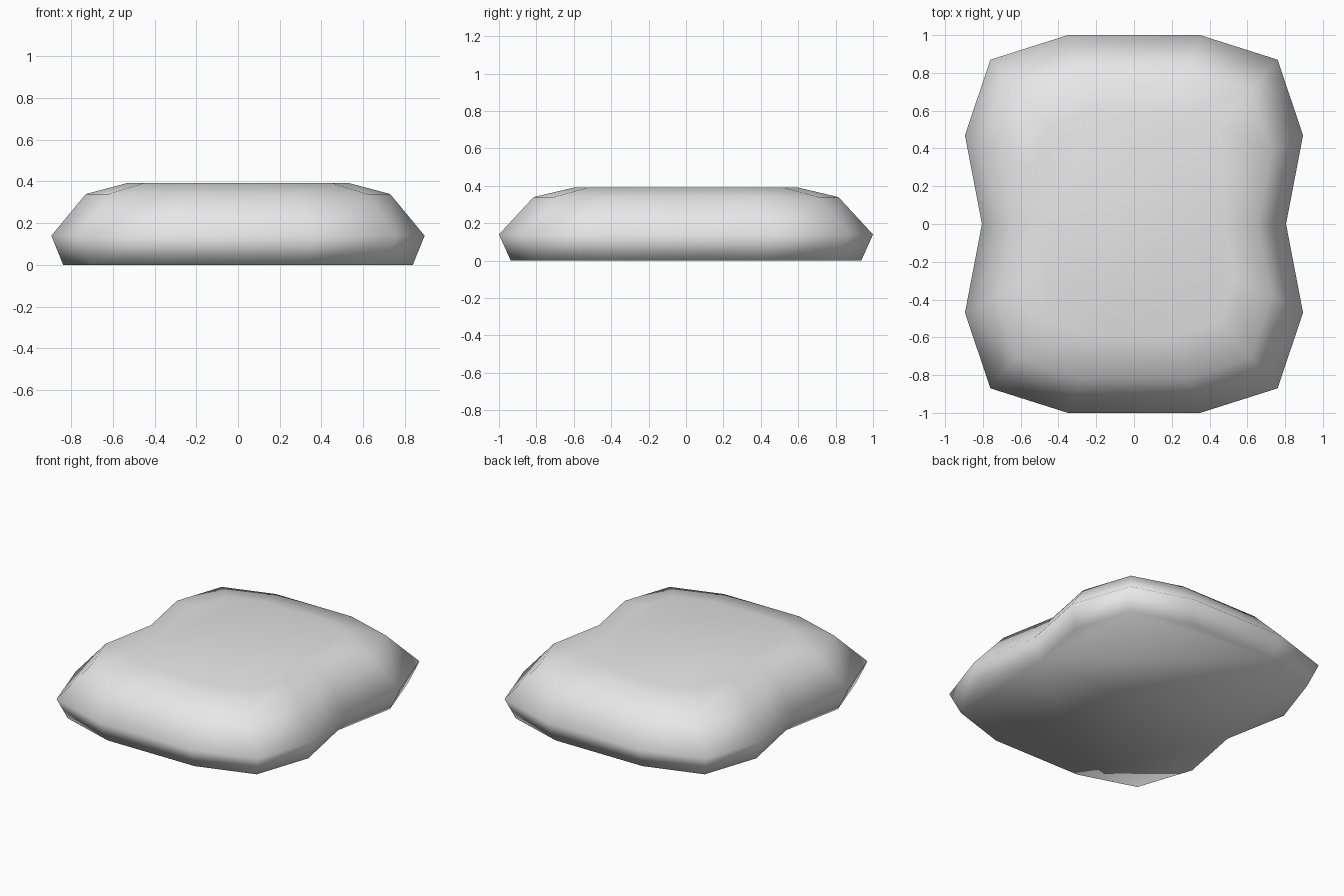
import bpy
import bmesh

# Remove the default cube
cube = bpy.data.objects.get("Cube")
if cube:
    bpy.data.objects.remove(cube, do_unlink=True)

# Plain grey stone
grey = bpy.data.materials.new("stone_grey")
grey.use_nodes = True
colour = (0.8, 0.8, 0.8, 1.0)
grey.diffuse_color = colour
grey.node_tree.nodes["Principled BSDF"].inputs["Base Color"].default_value = colour

# Waisted outline: one quarter, mirrored to all four corners
quarter = [(0.895, 0.47), (0.76, 0.87), (0.35, 1.0)]
half = [(0.805, 0.0)] + quarter + [(-x, y) for x, y in reversed(quarter)]
outline = half + [(-x, -y) for x, y in half]

# Height and scale of each ring, from the base to the top
rings = [(0.0, 0.937), (0.14, 1.0), (0.34, 0.815), (0.392, 0.595)]

bm = bmesh.new()
loops = [[bm.verts.new((x * s, y * s, z)) for x, y in outline] for z, s in rings]

# Sides between neighbouring rings
count = len(outline)
for low, high in zip(loops, loops[1:]):
    for i in range(count):
        j = (i + 1) % count
        bm.faces.new((low[i], low[j], high[j], high[i]))

# Flat base and top
bm.faces.new(list(reversed(loops[0])))
bm.faces.new(loops[-1])
bmesh.ops.recalc_face_normals(bm, faces=bm.faces[:])
for face in bm.faces:
    face.smooth = True

mesh = bpy.data.meshes.new("stone_slab")
bm.to_mesh(mesh)
bm.free()
mesh.materials.append(grey)
stone = bpy.data.objects.new("stone_slab", mesh)
bpy.context.collection.objects.link(stone)
